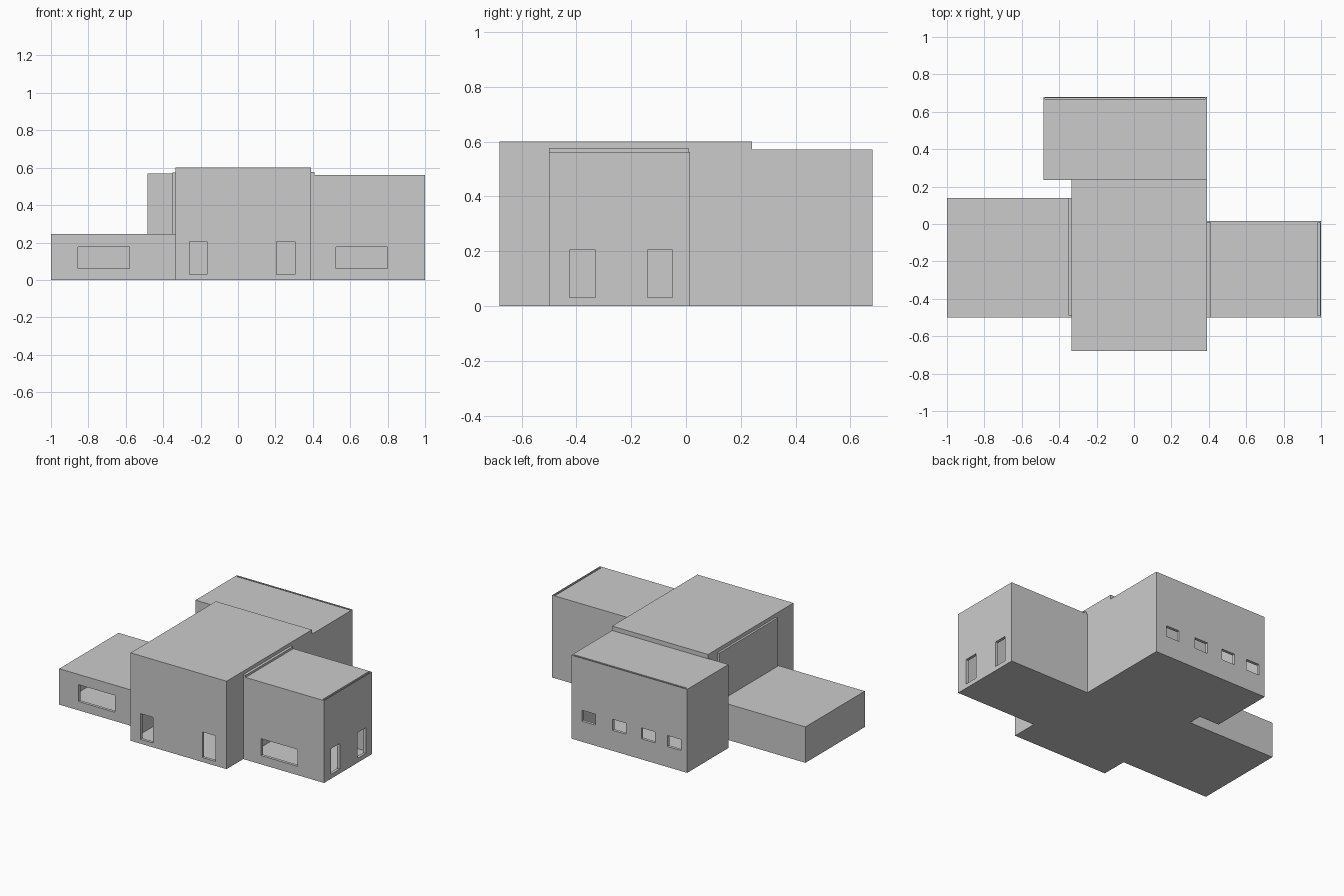
import bpy, bmesh
from mathutils import Vector

if "Cube" in bpy.data.objects:
    bpy.data.objects.remove(bpy.data.objects["Cube"])

WALL = 0.02


def box(name, x, y, z):
    """Axis-aligned box from (min, max) pairs."""
    bm = bmesh.new()
    bmesh.ops.create_cube(bm, size=1)
    for v in bm.verts:
        v.co = Vector([(a + b) / 2 + c * (b - a) for (a, b), c in zip((x, y, z), v.co)])
    me = bpy.data.meshes.new(name)
    bm.to_mesh(me)
    bm.free()
    ob = bpy.data.objects.new(name, me)
    bpy.context.collection.objects.link(ob)
    return ob


def cut(ob, *ranges):
    """Subtract a box from an object."""
    tool = box("cutter", *ranges)
    tool.hide_render = True
    mod = ob.modifiers.new("cut", 'BOOLEAN')
    mod.operation = 'DIFFERENCE'
    mod.solver = 'EXACT'
    mod.object = tool
    bpy.context.view_layer.objects.active = ob
    bpy.ops.object.modifier_apply(modifier=mod.name)
    bpy.data.objects.remove(tool)


def room(name, x, y, z, openings=()):
    """Hollow block with window and door openings through its walls."""
    ob = box(name, x, y, z)
    cut(ob, (x[0] + WALL, x[1] - WALL), (y[0] + WALL, y[1] - WALL),
        (z[0] + WALL, z[1] - 2 * WALL))
    for o in openings:
        cut(ob, *o)
    return ob


DOOR = (0.03, 0.205)
WINDOW = (0.06, 0.175)

# central hall with two front doors
room("central_hall", (-0.335, 0.39), (-0.68, 0.24), (0, 0.6),
     [(x, (-0.72, -0.64), DOOR) for x in ((-0.26, -0.165), (0.207, 0.305))])

# low left wing with a wide window
room("left_wing", (-1, -0.33), (-0.5, 0.14), (0, 0.245),
     [((-0.855, -0.58), (-0.54, -0.46), WINDOW)])

# tall right wing with a wide window and two side doors
right = room("right_wing", (0.385, 1), (-0.5, 0.015), (0, 0.562),
             [((0.525, 0.80), (-0.54, -0.46), WINDOW)] +
             [((0.96, 1.04), y, DOOR) for y in ((-0.425, -0.33), (-0.14, -0.05))])
# shallow roof ledge at the outer end
cut(right, (0.982, 0.995), (-0.49, 0.005), (0.55, 0.6))

# rear block with a row of four small windows
rear = room("rear_block", (-0.485, 0.39), (0.235, 0.68), (0, 0.57),
            [((x - 0.051, x + 0.051), (0.64, 0.72), (0.14, 0.215))
             for x in (0.258, 0.028, -0.19, -0.387)])
cut(rear, (-0.475, 0.38), (0.665, 0.675), (0.556, 0.6))

# thin panels where the side wings meet the hall
box("left_wall_panel", (-0.35, -0.33), (-0.49, 0.14), (0.24, 0.575))
box("right_wall_strip", (0.385, 0.408), (-0.5, 0.01), (0.55, 0.577))
